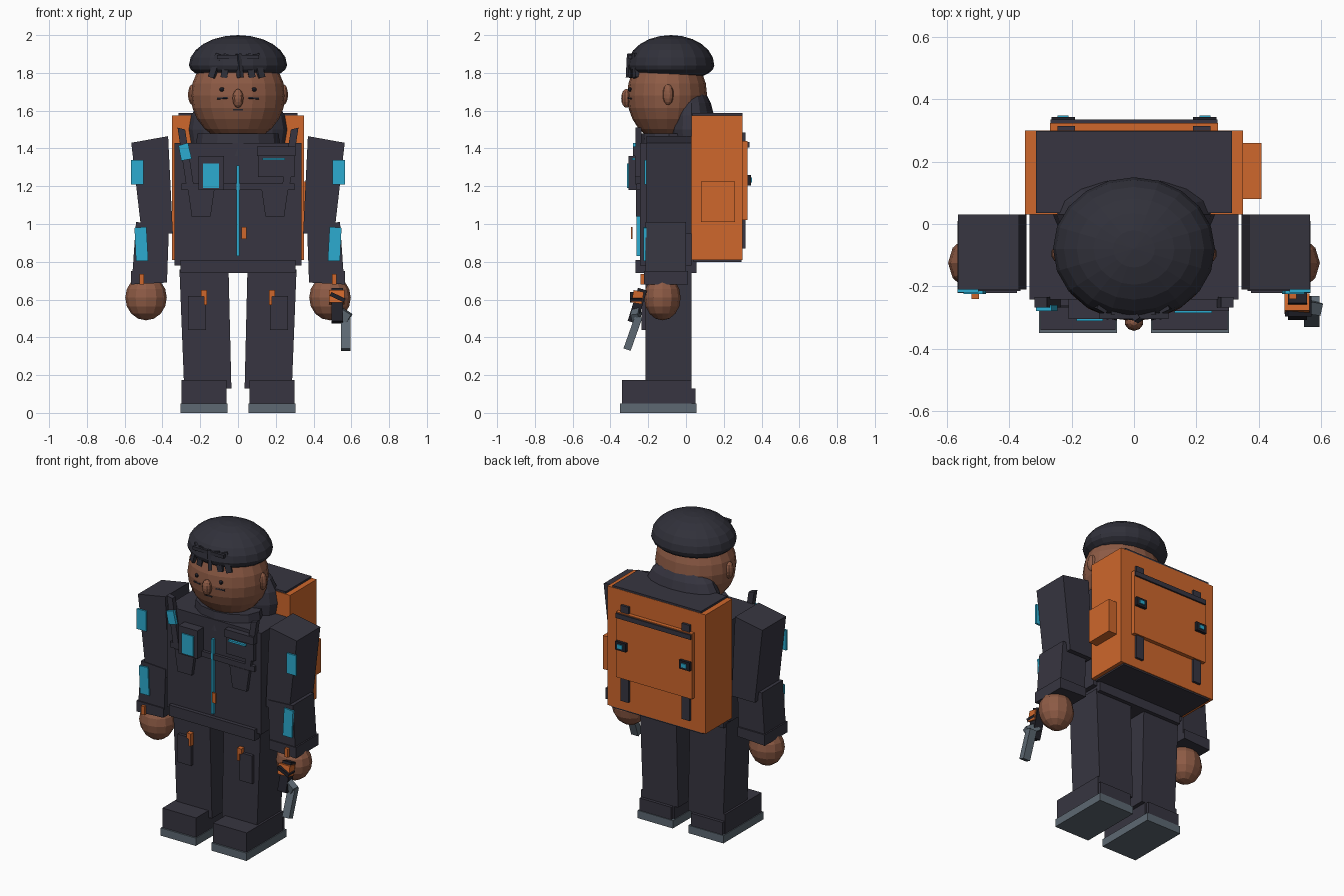
import bpy, bmesh, math
from mathutils import Vector, Matrix


def material(name, rgb):
    m = bpy.data.materials.new(name)
    m.diffuse_color = (*rgb, 1)
    return m


CLOTH = material("dark cloth", (0.038, 0.036, 0.052))
HAT = material("knit hat", (0.030, 0.030, 0.042))
ORANGE = material("orange fabric", (0.62, 0.135, 0.025))
CYAN = material("cyan trim", (0.025, 0.41, 0.63))
SKIN = material("brown skin", (0.27, 0.105, 0.06))
GREY = material("grey rubber", (0.11, 0.14, 0.17))
BLACK = material("black detail", (0.015, 0.015, 0.022))


def finish(name, bm, mat):
    bmesh.ops.recalc_face_normals(bm, faces=bm.faces)
    me = bpy.data.meshes.new(name)
    bm.to_mesh(me)
    bm.free()
    me.materials.append(mat)
    ob = bpy.data.objects.new(name, me)
    bpy.context.collection.objects.link(ob)
    return ob


def prism(name, pts, y0, y1, mat, sides=(1,)):
    """Extrude a front (x, z) outline from y0 to y1; sides=(1, -1) mirrors it."""
    for s in sides:
        bm = bmesh.new()
        a = [bm.verts.new((s * x, y0, z)) for x, z in pts]
        b = [bm.verts.new((s * x, y1, z)) for x, z in pts]
        n = len(pts)
        bm.faces.new(a)
        bm.faces.new(b[::-1])
        for i in range(n):
            j = (i + 1) % n
            bm.faces.new((a[i], b[i], b[j], a[j]))
        label = name if len(sides) == 1 else ("left_" if s > 0 else "right_") + name
        finish(label, bm, mat)


def box(name, x0, x1, y0, y1, z0, z1, mat, sides=(1,)):
    prism(name, [(x0, z0), (x1, z0), (x1, z1), (x0, z1)], y0, y1, mat, sides)


def bar(name, p, q, w, d, mat):
    """Box of section w by d running from p to q."""
    p, q = Vector(p), Vector(q)
    bm = bmesh.new()
    bmesh.ops.create_cube(bm, size=1)
    bmesh.ops.scale(bm, vec=(w, d, (q - p).length), verts=bm.verts)
    rot = Vector((0, 0, 1)).rotation_difference(q - p).to_matrix().to_4x4()
    bm.transform(Matrix.Translation((p + q) / 2) @ rot)
    finish(name, bm, mat)


def ball(name, c, r, mat, seg=16, rings=10, low=None):
    """Faceted ellipsoid; low gives the lower half its own height."""
    bm = bmesh.new()
    bmesh.ops.create_uvsphere(bm, u_segments=seg, v_segments=rings, radius=1)
    for v in bm.verts:
        rz = low if low and v.co.z < 0 else r[2]
        v.co = Vector((v.co.x * r[0] + c[0], v.co.y * r[1] + c[1], v.co.z * rz + c[2]))
    return finish(name, bm, mat)


BOTH = (1, -1)

# Legs, pockets and boots
prism("trouser_leg", [(0.05, 0.76), (0.31, 0.76), (0.285, 0.13), (0.035, 0.13)], -0.215, 0.03, CLOTH, BOTH)
box("thigh_pocket", 0.17, 0.265, -0.235, -0.2, 0.44, 0.62, CLOTH, BOTH)
prism("thigh_zip", [(0.165, 0.57), (0.18, 0.57), (0.18, 0.615), (0.195, 0.615), (0.195, 0.65), (0.165, 0.65)],
      -0.245, -0.215, ORANGE, BOTH)
box("boot_toe", 0.06, 0.30, -0.34, 0.03, 0.04, 0.175, CLOTH, BOTH)
box("boot_heel", 0.07, 0.295, -0.1, 0.05, 0.03, 0.13, CLOTH, BOTH)
box("boot_sole", 0.055, 0.305, -0.35, 0.055, 0.0, 0.05, GREY, BOTH)

# Jacket
box("jacket_body", -0.335, 0.335, -0.243, 0.03, 0.78, 1.43, CLOTH)
box("jacket_hem", -0.305, 0.305, -0.268, 0.055, 0.74, 0.81, CLOTH)
bm = bmesh.new()
bmesh.ops.create_cone(bm, cap_ends=True, segments=12, radius1=0.23, radius2=0.215, depth=0.12)
bm.transform(Matrix.Translation((0, -0.09, 1.42)) @ Matrix.Diagonal((1, 0.68, 1, 1)))
finish("collar", bm, CLOTH)
ball("hood", (0, 0.03, 1.5), (0.26, 0.125, 0.24), CLOTH, 16, 10)

# Chest details
box("chest_band", -0.3, 0.3, -0.262, -0.24, 1.18, 1.215, CLOTH)
box("front_zip", -0.008, 0.008, -0.263, -0.24, 0.83, 1.31, CYAN)
box("zip_pull", 0.018, 0.045, -0.292, -0.283, 0.92, 0.985, ORANGE)
box("chest_pocket", 0.105, 0.30, -0.27, -0.24, 1.25, 1.41, CLOTH)
box("pocket_flap", 0.10, 0.305, -0.28, -0.24, 1.36, 1.41, CLOTH)
box("pocket_stripe", 0.13, 0.25, -0.285, -0.265, 1.338, 1.35, CYAN)
prism("chest_pouch", [(0.145, 1.04), (0.245, 1.04), (0.265, 1.18), (0.125, 1.18)], -0.265, -0.24, CLOTH, BOTH)
box("radio", -0.21, -0.075, -0.305, -0.24, 1.18, 1.36, CLOTH)
box("radio_screen", -0.185, -0.10, -0.312, -0.30, 1.19, 1.32, CYAN)
prism("shoulder_strap", [(0.28, 1.50), (0.32, 1.51), (0.275, 1.21), (0.235, 1.21)], -0.268, -0.235, CLOTH, BOTH)
prism("strap_badge", [(-0.315, 1.415), (-0.265, 1.43), (-0.245, 1.345), (-0.30, 1.335)], -0.28, -0.26, CYAN)

# Arms with trim plates
prism("upper_sleeve", [(0.37, 1.465), (0.565, 1.43), (0.51, 0.95), (0.345, 0.95)], -0.21, 0.03, CLOTH, BOTH)
prism("lower_sleeve", [(0.365, 1.0), (0.54, 1.01), (0.56, 0.72), (0.375, 0.72)], -0.215, 0.0, CLOTH, BOTH)
prism("cuff", [(0.375, 0.75), (0.567, 0.75), (0.567, 0.68), (0.375, 0.69)], -0.222, 0.01, CLOTH, BOTH)
box("upper_trim", 0.50, 0.567, -0.22, -0.208, 1.21, 1.34, CYAN, BOTH)
prism("lower_trim", [(0.475, 0.805), (0.54, 0.805), (0.548, 0.98), (0.485, 0.985)], -0.225, -0.21, CYAN, BOTH)
box("cuff_tab", 0.498, 0.522, -0.24, -0.215, 0.68, 0.735, ORANGE, BOTH)
for side, s in (("left", 1), ("right", -1)):
    ball(side + "_hand", (s * 0.487, -0.125, 0.61), (0.11, 0.097, 0.12), SKIN, 12, 8)

# Hand tool
bar("tool_grip", (0.525, -0.23, 0.655), (0.525, -0.285, 0.48), 0.06, 0.05, BLACK)
bar("tool_wrap", (0.523, -0.25, 0.645), (0.523, -0.262, 0.58), 0.08, 0.055, ORANGE)
bar("tool_clamp", (0.49, -0.265, 0.63), (0.565, -0.265, 0.595), 0.022, 0.065, BLACK)
bar("tool_joint", (0.52, -0.26, 0.545), (0.59, -0.27, 0.50), 0.05, 0.04, GREY)
bar("tool_shaft", (0.57, -0.25, 0.51), (0.57, -0.312, 0.335), 0.05, 0.04, GREY)

# Backpack
box("pack_body", -0.35, 0.35, 0.03, 0.30, 0.81, 1.575, ORANGE)
box("pack_top", -0.315, 0.315, 0.035, 0.298, 1.57, 1.587, CLOTH)
box("pack_base", -0.325, 0.325, 0.04, 0.295, 0.80, 0.815, CLOTH)
box("pack_side_pocket", 0.34, 0.41, 0.08, 0.26, 1.01, 1.225, ORANGE)
box("pack_panel", -0.27, 0.27, 0.29, 0.325, 1.02, 1.44, ORANGE)
box("pack_bar", -0.268, 0.268, 0.30, 0.335, 1.405, 1.435, CLOTH)
box("pack_upper_strap", 0.19, 0.245, 0.295, 0.315, 1.43, 1.485, CLOTH, BOTH)
box("pack_lower_strap", 0.19, 0.245, 0.295, 0.315, 0.87, 1.025, CLOTH, BOTH)
box("pack_buckle", 0.19, 0.265, 0.32, 0.343, 1.205, 1.26, BLACK, BOTH)
box("pack_buckle_light", 0.21, 0.245, 0.34, 0.349, 1.22, 1.245, CYAN, BOTH)

# Head and face
ball("head", (0, -0.1, 1.68), (0.25, 0.212, 0.25), SKIN, 20, 12)
ball("nose", (0, -0.315, 1.665), (0.03, 0.028, 0.05), SKIN, 10, 8)
for side, s in (("left", 1), ("right", -1)):
    ball(side + "_ear", (s * 0.24, -0.095, 1.685), (0.026, 0.03, 0.055), SKIN, 10, 8)
    ball(side + "_eye", (s * 0.085, -0.295, 1.712), (0.014, 0.012, 0.012), BLACK, 8, 6)
    bar(side + "_cheek_line", (s * 0.055, -0.306, 1.668), (s * 0.11, -0.29, 1.664), 0.008, 0.006, BLACK)
box("mouth", -0.026, 0.026, -0.303, -0.285, 1.602, 1.609, BLACK)

# Knit hat with loose hair tufts at the brow
ball("knit_hat", (0, -0.08, 1.84), (0.26, 0.23, 0.16), HAT, 20, 12, low=0.085)
for i, (xa, xb) in enumerate(((-0.10, -0.14), (-0.055, -0.075), (0.0, 0.012), (0.05, 0.075), (0.095, 0.125))):
    bar(f"hair_tuft_{i + 1}", (xa, -0.292 + abs(xa) * 0.22, 1.90), (xb, -0.302 + abs(xb) * 0.3, 1.775),
        0.035, 0.022, HAT)
bar("hat_brow_band", (-0.11, -0.295, 1.885), (0.11, -0.295, 1.885), 0.022, 0.02, HAT)
